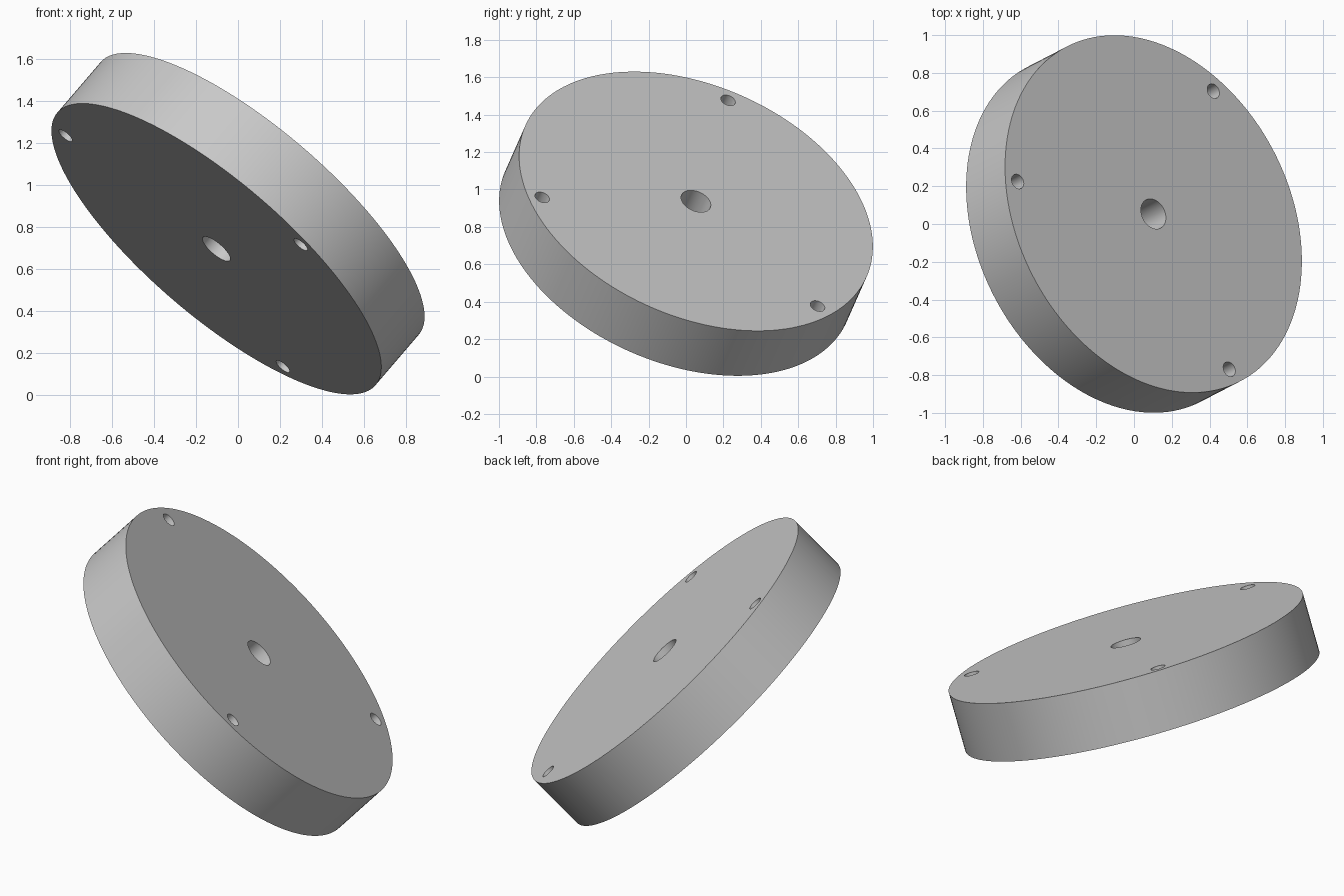
import bpy
from math import cos, sin, tau
from mathutils import Matrix, Vector

cube = bpy.data.objects.get("Cube")
if cube:
    bpy.data.objects.remove(cube, do_unlink=True)

RADIUS, THICKNESS = 0.998, 0.334
BOLT_CIRCLE, BOLT_RADIUS, BORE_RADIUS = 0.915, 0.041, 0.084

# Tilted frame: local z is the disc axis, local x points at the first bolt hole
axis = Vector((0.616, 0.319, 0.719)).normalized()
toward_hole = Vector((0.317, 0.65, -0.56))
x_dir = (toward_hole - axis * toward_hole.dot(axis)).normalized()
frame = Matrix((x_dir, axis.cross(x_dir), axis)).transposed().to_4x4()
frame.translation = (0, 0, 0.817)

metal = bpy.data.materials.new("light grey metal")
metal.use_nodes = True
grey = (0.58, 0.58, 0.58, 1)
metal.diffuse_color = grey
metal.node_tree.nodes["Principled BSDF"].inputs["Base Color"].default_value = grey


def cylinder(name, radius, depth, x=0, y=0, sides=48):
    bpy.ops.mesh.primitive_cylinder_add(vertices=sides, radius=radius, depth=depth)
    obj = bpy.context.object
    obj.name = name
    obj.data.transform(frame @ Matrix.Translation((x, y, 0)))
    obj.data.materials.append(metal)
    return obj


# Disc body
disc = cylinder("disc", RADIUS, THICKNESS, sides=160)

# Central bore and three bolt holes, cut right through
cutters = [cylinder("bore_cutter", BORE_RADIUS, 2 * THICKNESS)]
for i in range(3):
    a = tau * i / 3
    cutters.append(cylinder("bolt_hole_cutter", BOLT_RADIUS, 2 * THICKNESS,
                            BOLT_CIRCLE * cos(a), BOLT_CIRCLE * sin(a), 32))

bpy.ops.object.select_all(action="DESELECT")
disc.select_set(True)
bpy.context.view_layer.objects.active = disc
for cutter in cutters:
    cutter.hide_render = True
    mod = disc.modifiers.new("hole", "BOOLEAN")
    mod.operation = "DIFFERENCE"
    mod.solver = "EXACT"
    mod.object = cutter
    bpy.ops.object.modifier_apply(modifier=mod.name)
    bpy.data.objects.remove(cutter, do_unlink=True)

bpy.ops.object.shade_smooth_by_angle(angle=0.6)
